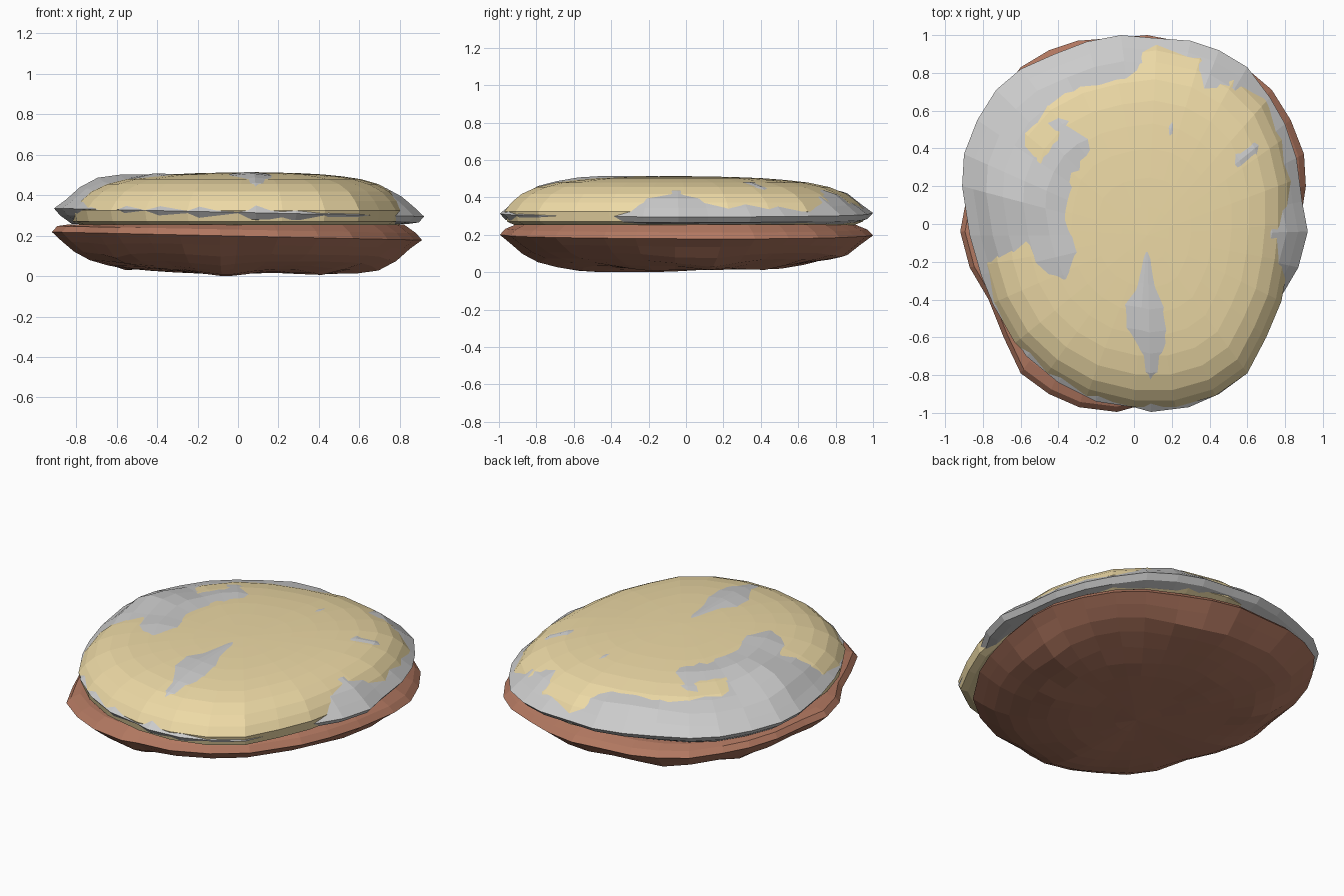
import bpy, bmesh, math
from mathutils import Vector
from mathutils.geometry import interpolate_bezier

if "Cube" in bpy.data.objects:
    bpy.data.objects.remove(bpy.data.objects["Cube"])

POLE = Vector((0.07, -0.06))
TOP = 0.512

# Plan outlines, counter-clockwise
SHELL = [(.89, .12), (.86, .35), (.8, .53), (.72, .67), (.6, .83), (.45, .92), (.3, .97), (.1, .985),
         (-.07, 1), (-.25, .965), (-.42, .9), (-.6, .82), (-.73, .71), (-.83, .55), (-.9, .37), (-.91, .2),
         (-.87, -.06), (-.81, -.27), (-.74, -.44), (-.57, -.7), (-.4, -.84), (-.2, -.94), (0, -.97),
         (.09, -.995), (.29, -.97), (.45, -.9), (.6, -.79), (.69, -.6), (.77, -.4), (.87, -.23), (.92, -.04)]
ICING = [(.84, 0), (.84, .23), (.79, .45), (.7, .65), (.55, .8), (.36, .91), (.12, .96), (-.12, .93),
         (-.35, .87), (-.56, .76), (-.71, .59), (-.77, .4), (-.81, .2), (-.83, 0), (-.81, -.22), (-.75, -.42),
         (-.63, -.63), (-.46, -.79), (-.25, -.91), (0, -.97), (.22, -.97), (.43, -.91), (.6, -.79),
         (.7, -.6), (.78, -.41), (.82, -.2)]

# Side profiles: (fraction of outline radius, height), crown to base
SHELL_P = [(.14, .508), (.28, .503), (.42, .495), (.55, .485), (.67, .469), (.78, .446), (.87, .41),
           (.94, .365), (1, .315), (.97, .283), (.91, .258)]
ICING_P = [(.15, .512), (.3, .509), (.45, .503), (.58, .493), (.7, .479), (.81, .455), (.9, .418),
           (.96, .372), (1, .325), (.985, .27), (.94, .252)]

# Raised areas of the shell that break through the icing: x, y, rx, ry, height
BUMPS = [(-.33, .42, .12, .2, .025), (-.58, .15, .2, .16, .032), (-.42, -.17, .15, .18, .03),
         (.05, -.48, .14, .16, .028), (.12, -.75, .13, .18, .025), (.07, -.25, .05, .2, .014),
         (.64, -.55, .12, .2, .03), (.6, .37, .14, .1, .026), (.19, .55, .06, .3, .018),
         (-.3, .86, .35, .1, .03), (.42, .8, .12, .14, .022), (-.72, .05, .13, .22, .025)]


def bump(p):
    return sum(h * math.exp(-((p.x - x) / a) ** 2 - ((p.y - y) / b) ** 2) for x, y, a, b, h in BUMPS)


def disc(name, outline, profile, color=None, bumpy=False, flip=False):
    bm = bmesh.new()
    rings = []
    for f, z in profile:
        ring = []
        for o in outline:
            p = POLE * (1 - f) + Vector(o) * f
            h = z
            if bumpy:
                fade = 1 if f < .9 else .4
                h = min(z - .007 + bump(p) * fade, TOP + .002) if z > .33 else z
                h -= .022 * p.x * max(0, (f - .7) / .3) if z > .28 else 0
            if flip:
                p, h = Vector((-p.x, p.y)), TOP - h
            ring.append(bm.verts.new((p.x, p.y, h)))
        rings.append(ring)
    n = len(outline)
    for a, b in zip(rings, rings[1:]):
        for i in range(n):
            bm.faces.new((a[i], a[(i + 1) % n], b[(i + 1) % n], b[i]))
    crown_z = profile[0][1] + .002
    c = bm.verts.new((-POLE.x if flip else POLE.x, POLE.y, TOP - crown_z if flip else crown_z))
    for i in range(n):
        bm.faces.new((rings[0][i], rings[0][(i + 1) % n], c))
    bm.faces.new(rings[-1])
    bmesh.ops.recalc_face_normals(bm, faces=bm.faces)
    low = min(v.co.z for v in bm.verts)
    if flip:
        for v in bm.verts:
            v.co.z -= low * (1 - v.co.z / .3)
    me = bpy.data.meshes.new(name)
    bm.to_mesh(me)
    bm.free()
    ob = bpy.data.objects.new(name, me)
    bpy.context.collection.objects.link(ob)
    if color:
        mat = bpy.data.materials.new(name)
        mat.diffuse_color = (*color, 1)
        mat.use_nodes = True
        mat.node_tree.nodes["Principled BSDF"].inputs["Base Color"].default_value = mat.diffuse_color
        me.materials.append(mat)
    return ob


# Lower half is the upper shell turned over
disc("lower_shell", SHELL, SHELL_P, (.45, .19, .12), bumpy=True, flip=True)
disc("upper_shell", SHELL, SHELL_P, bumpy=True)
disc("icing", ICING, ICING_P, (.85, .7, .38))
